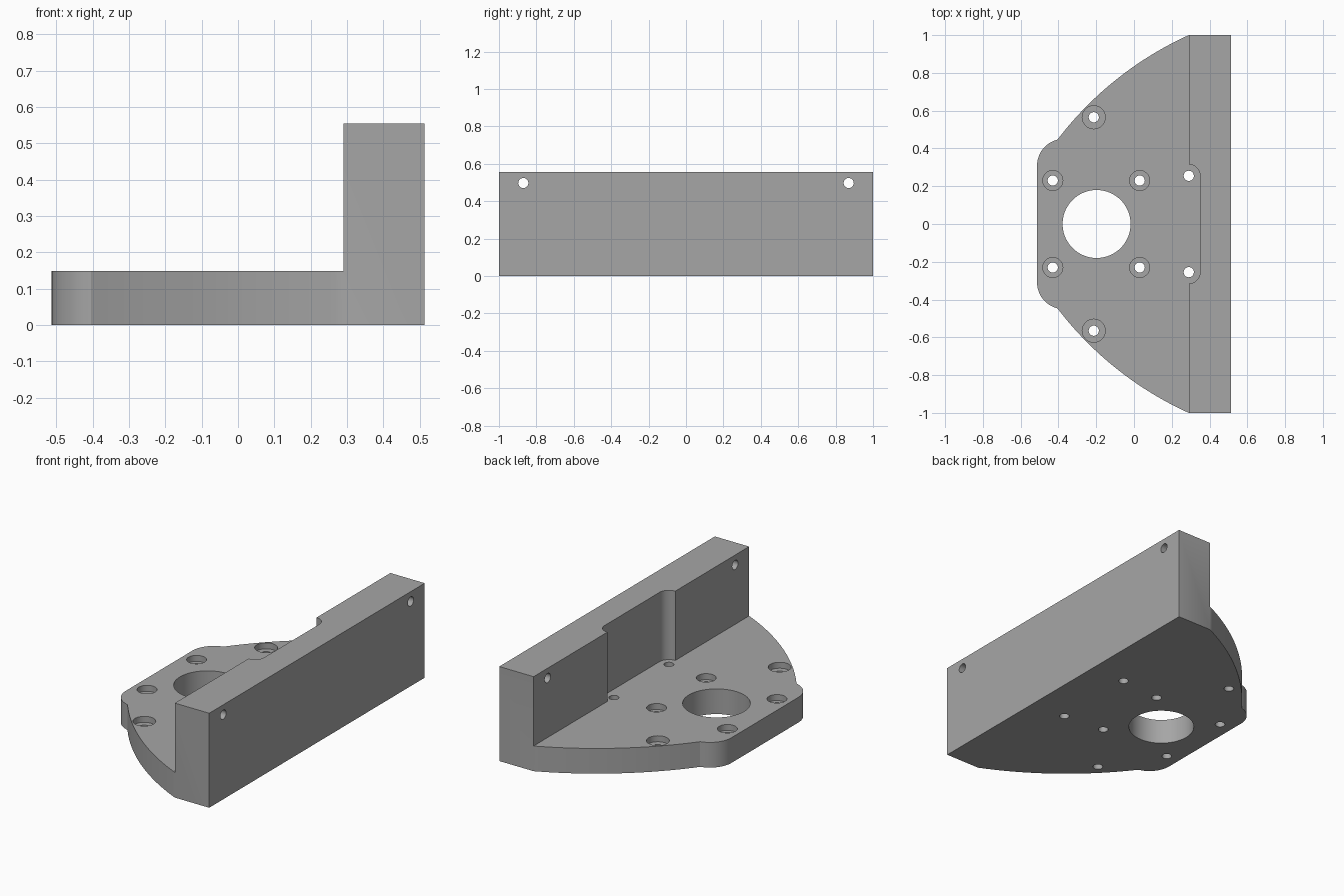
import bpy, bmesh
from math import sin, cos, pi, radians, sqrt, atan2

cube = bpy.data.objects.get("Cube")
if cube:
    bpy.data.objects.remove(cube, do_unlink=True)

PLATE_TOP, WALL_TOP = 0.148, 0.555
WALL_X, BACK_X = 0.29, 0.513


def arc(cx, cy, r, a0, a1, n):
    """Points along an arc, angles in radians."""
    return [(cx + r * cos(a0 + (a1 - a0) * i / n),
             cy + r * sin(a0 + (a1 - a0) * i / n)) for i in range(n + 1)]


def bulge(p, q, sag, n):
    """Arc from p to q that bows out to the left of the chord by sag."""
    dx, dy = q[0] - p[0], q[1] - p[1]
    length = sqrt(dx * dx + dy * dy)
    r = (length / 2) ** 2 / (2 * sag) + sag / 2
    nx, ny = dy / length, -dx / length
    cx = (p[0] + q[0]) / 2 - nx * (r - sag)
    cy = (p[1] + q[1]) / 2 - ny * (r - sag)
    return arc(cx, cy, r, atan2(p[1] - cy, p[0] - cx),
               atan2(q[1] - cy, q[0] - cx), n)


def mirror_y(pts):
    """Close a half outline with its mirror image."""
    return pts + [(x, -y) for x, y in reversed(pts)]


def prism(bm, outline, z0, z1):
    face = bm.faces.new([bm.verts.new((x, y, z0)) for x, y in outline])
    up = bmesh.ops.extrude_face_region(bm, geom=[face])["geom"]
    for v in up:
        if isinstance(v, bmesh.types.BMVert):
            v.co.z = z1


def pin(bm, x, y, profile, n=40):
    """Stepped round cutter turned from (radius, height) pairs."""
    rings = [[bm.verts.new((px, py, z)) for px, py in
              arc(x, y, r, 0, 2 * pi * (n - 1) / n, n - 1)]
             for r, z in profile]
    for a, b in zip(rings, rings[1:]):
        for i in range(n):
            j = (i + 1) % n
            bm.faces.new((a[i], a[j], b[j], b[i]))
    bm.faces.new(rings[0])
    bm.faces.new(rings[-1])


def make_object(name, bm):
    bmesh.ops.recalc_face_normals(bm, faces=bm.faces)
    mesh = bpy.data.meshes.new(name)
    bm.to_mesh(mesh)
    bm.free()
    obj = bpy.data.objects.new(name, mesh)
    bpy.context.collection.objects.link(obj)
    return obj


# Solid block with the full plan outline
bm = bmesh.new()
half = [(BACK_X, 1.0)]
half += bulge((WALL_X, 1.0), (-0.405, 0.447), 0.055, 32)
half += arc(-0.373, 0.31, 0.14, radians(103), pi, 14)[1:]
prism(bm, mirror_y(half), 0, WALL_TOP)
bracket = make_object("angle_bracket", bm)

# Clearance above the plate, including the rounded pocket in the wall
bm = bmesh.new()
clear = [(-1, 1.2), (WALL_X, 1.2)] + arc(WALL_X, 0.255, 0.06, pi / 2, 0, 14)
prism(bm, mirror_y(clear), PLATE_TOP, 1)
clearance = make_object("clearance_cutter", bm)

# Plate holes: central bore, counterbored screw holes and plain holes
bm = bmesh.new()
HOLE = 0.027
pin(bm, -0.198, 0, [(0.18, -0.1), (0.18, 0.3)], 72)
for side in (1, -1):
    for x, y, r in ((-0.43, 0.23, 0.053), (0.03, 0.23, 0.053),
                    (-0.213, 0.565, 0.061)):
        seat = PLATE_TOP - 0.035
        pin(bm, x, side * y, [(HOLE, -0.1), (HOLE, seat), (r, seat), (r, 0.3)])
    pin(bm, WALL_X, side * 0.255, [(HOLE, -0.1), (HOLE, 0.3)])
plate_holes = make_object("plate_hole_cutter", bm)

# Cross holes near the top corners of the wall
bm = bmesh.new()
for side in (1, -1):
    pin(bm, -0.497, side * 0.87, [(HOLE, 0.1), (HOLE, 0.7)], 32)
wall_holes = make_object("wall_hole_cutter", bm)
wall_holes.rotation_euler = (0, pi / 2, 0)

# Cut the block, then discard the cutters
bpy.context.view_layer.objects.active = bracket
for cutter in (clearance, plate_holes, wall_holes):
    cutter.hide_render = True
    mod = bracket.modifiers.new("cut", "BOOLEAN")
    mod.operation = "DIFFERENCE"
    mod.solver = "EXACT"
    mod.object = cutter
    bpy.context.view_layer.update()
    bpy.ops.object.modifier_apply(modifier=mod.name)
    bpy.data.objects.remove(cutter, do_unlink=True)

# Plain grey metal
grey = bpy.data.materials.new("grey_metal")
grey.use_nodes = True
grey.diffuse_color = (0.38, 0.38, 0.38, 1)
grey.node_tree.nodes["Principled BSDF"].inputs["Base Color"].default_value = (0.38, 0.38, 0.38, 1)
bracket.data.materials.clear()
bracket.data.materials.append(grey)

# Smooth curved walls, crisp edges
bpy.ops.object.select_all(action="DESELECT")
bracket.select_set(True)
bpy.ops.object.shade_smooth_by_angle(angle=radians(25))
